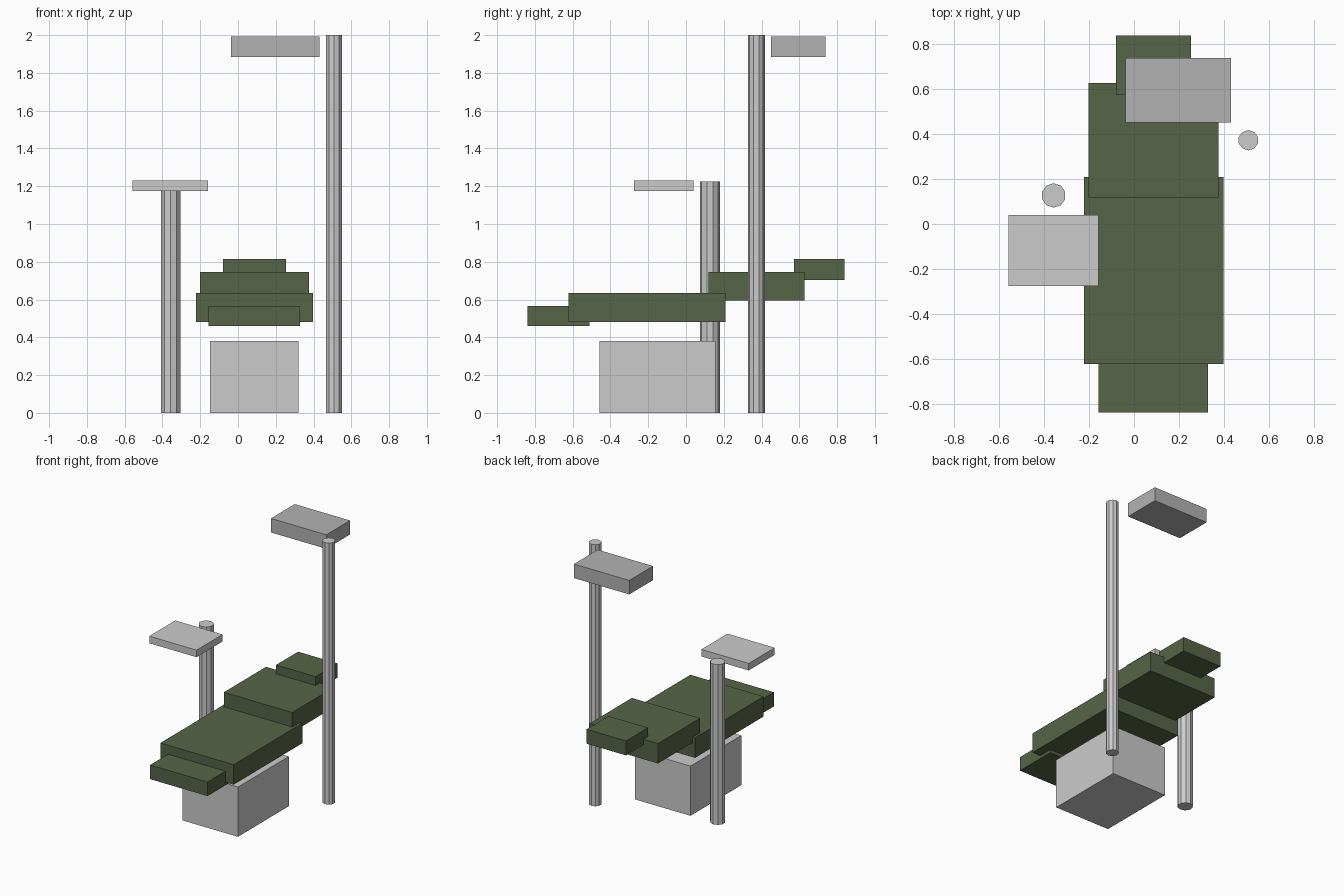
import bpy

if "Cube" in bpy.data.objects:
    bpy.data.objects.remove(bpy.data.objects["Cube"])


def material(name, rgb):
    m = bpy.data.materials.new(name)
    m.diffuse_color = (*rgb, 1)
    m.use_nodes = True
    m.node_tree.nodes["Principled BSDF"].inputs["Base Color"].default_value = m.diffuse_color
    return m


green = material("green_upholstery", (0.095, 0.13, 0.065))
light_grey = material("light_grey", (0.45, 0.45, 0.45))


def box(name, x, y, z, mat=None):
    """Box from (min, max) ranges on each axis."""
    bpy.ops.mesh.primitive_cube_add(size=1)
    ob = bpy.context.object
    ob.name = name
    ob.location = [(a + b) / 2 for a, b in (x, y, z)]
    ob.scale = [b - a for a, b in (x, y, z)]
    if mat:
        ob.data.materials.append(mat)


def pole(name, x, y, radius, height):
    """Ten-sided upright standing on the floor."""
    bpy.ops.mesh.primitive_cylinder_add(
        vertices=10, radius=radius, depth=height, location=(x, y, height / 2))
    bpy.context.object.name = name


# Pedestal under the chair
box("base", (-0.148, 0.32), (-0.457, 0.157), (0, 0.38))

# Stepped cushions, foot to head
box("footrest", (-0.157, 0.329), (-0.838, -0.51), (0.459, 0.567), green)
box("seat", (-0.222, 0.398), (-0.621, 0.208), (0.482, 0.635), green)
box("backrest", (-0.202, 0.376), (0.118, 0.627), (0.594, 0.746), green)
box("headrest", (-0.079, 0.254), (0.573, 0.838), (0.704, 0.814), green)

# Instrument tray and its post
pole("tray_post", -0.357, 0.127, 0.054, 1.225)
box("tray", (-0.558, -0.158), (-0.275, 0.039), (1.176, 1.23))

# Overhead lamp and its post
pole("lamp_post", 0.508, 0.372, 0.045, 2.0)
box("lamp", (-0.037, 0.431), (0.451, 0.738), (1.885, 1.992), light_grey)
